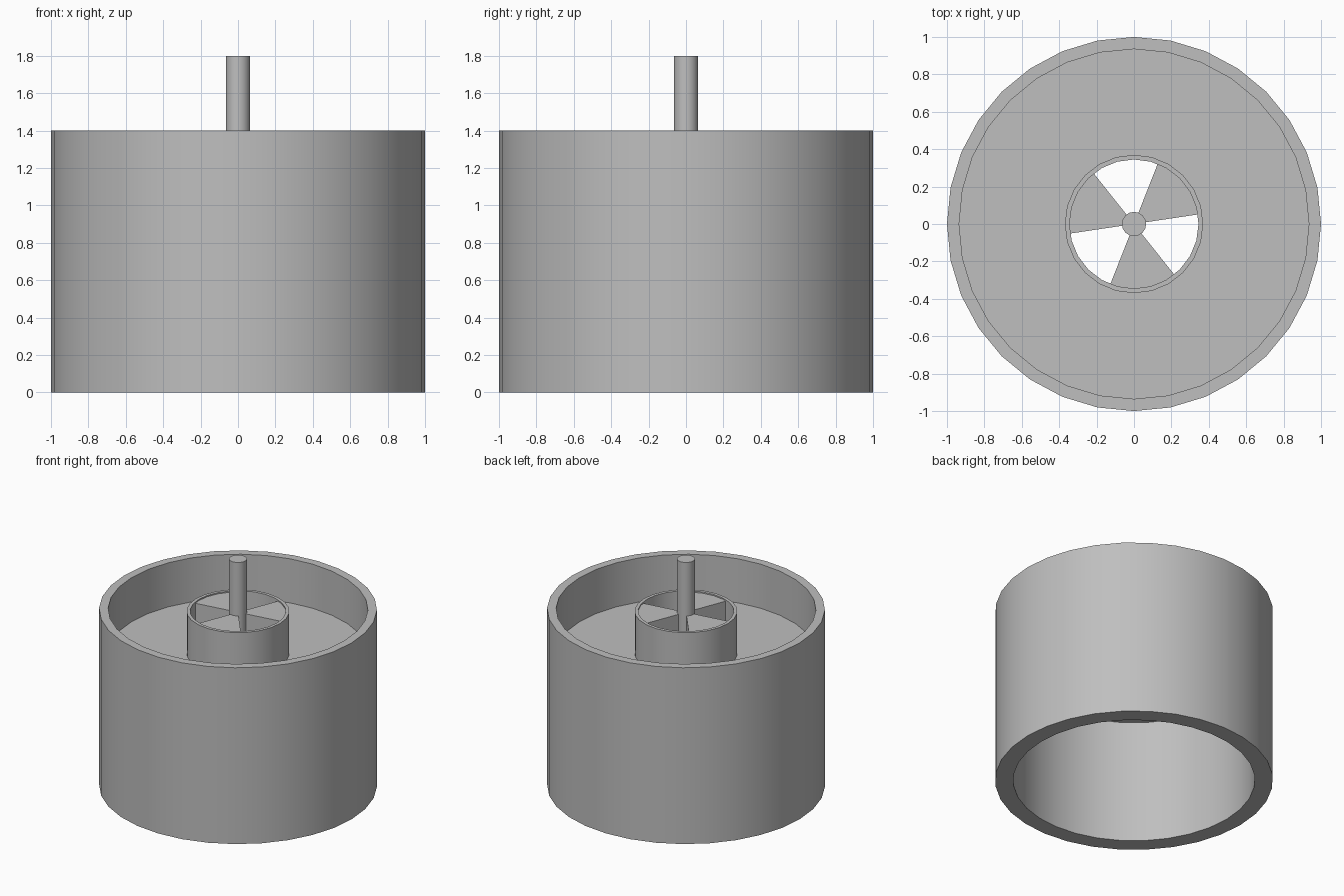
import bpy, bmesh
from math import sin, cos, radians, tau

cube = bpy.data.objects.get("Cube")
if cube:
    bpy.data.objects.remove(cube)

grey = bpy.data.materials.new("plain grey")
grey.use_nodes = True
grey.diffuse_color = (0.52, 0.52, 0.52, 1)
grey.node_tree.nodes["Principled BSDF"].inputs["Base Color"].default_value = grey.diffuse_color

FLOOR, FLOOR_BASE = 1.05, 0.98
RIM, COLLAR_TOP, BLADE_TOP, ROD_TOP = 1.4, 1.385, 1.375, 1.8
COLLAR_OUT, COLLAR_IN, ROD_R = 0.37, 0.345, 0.065


def finish(name, bm):
    bmesh.ops.recalc_face_normals(bm, faces=bm.faces)
    mesh = bpy.data.meshes.new(name)
    bm.to_mesh(mesh)
    bm.free()
    mesh.materials.append(grey)
    obj = bpy.data.objects.new(name, mesh)
    bpy.context.collection.objects.link(obj)
    bpy.ops.object.select_all(action="DESELECT")
    obj.select_set(True)
    bpy.context.view_layer.objects.active = obj
    bpy.ops.object.shade_smooth_by_angle(angle=radians(30))
    return obj


def lathe(name, profile, sides):
    """Revolve a closed (radius, z) profile around the z axis."""
    bm = bmesh.new()
    rings = [[bm.verts.new((r * sin(tau * i / sides), r * cos(tau * i / sides), z))
              for r, z in profile] for i in range(sides)]
    n = len(profile)
    for i in range(sides):
        a, b = rings[i], rings[(i + 1) % sides]
        for j in range(n):
            k = (j + 1) % n
            bm.faces.new((a[j], a[k], b[k], b[j]))
    return finish(name, bm)


def prism(name, outline, bottom, top):
    """Extrude a flat outline upwards."""
    bm = bmesh.new()
    face = bm.faces.new([bm.verts.new((x, y, bottom)) for x, y in outline])
    result = bmesh.ops.extrude_face_region(bm, geom=[face], use_keep_orig=True)
    verts = [v for v in result["geom"] if isinstance(v, bmesh.types.BMVert)]
    bmesh.ops.translate(bm, verts=verts, vec=(0, 0, top - bottom))
    return finish(name, bm)


def arc(radius, start, end, steps):
    angles = [radians(start + (end - start) * i / steps) for i in range(steps + 1)]
    return [(radius * cos(a), radius * sin(a)) for a in angles]


# Outer wall with the recessed floor, hollow underneath
lathe("housing", [(1, 0), (1, RIM), (0.935, RIM), (0.935, FLOOR), (0.36, FLOOR),
                  (0.36, FLOOR_BASE), (0.87, FLOOR_BASE), (0.87, 0)], 32)

# Raised collar around the central opening
lathe("collar", [(COLLAR_OUT, FLOOR_BASE), (COLLAR_OUT, COLLAR_TOP),
                 (COLLAR_IN, COLLAR_TOP), (COLLAR_IN, FLOOR_BASE)], 24)

# Three wedge blades joining the rod to the collar
for i in range(3):
    start = 8.5 + 120 * i
    wedge = arc(0.355, start, start + 60, 6) + arc(0.05, start + 60, start, 3)
    prism(f"blade_{i + 1}", wedge, FLOOR_BASE + 0.005, BLADE_TOP)

# Central rod
prism("rod", arc(ROD_R, 0, 337.5, 15), FLOOR_BASE, ROD_TOP)
